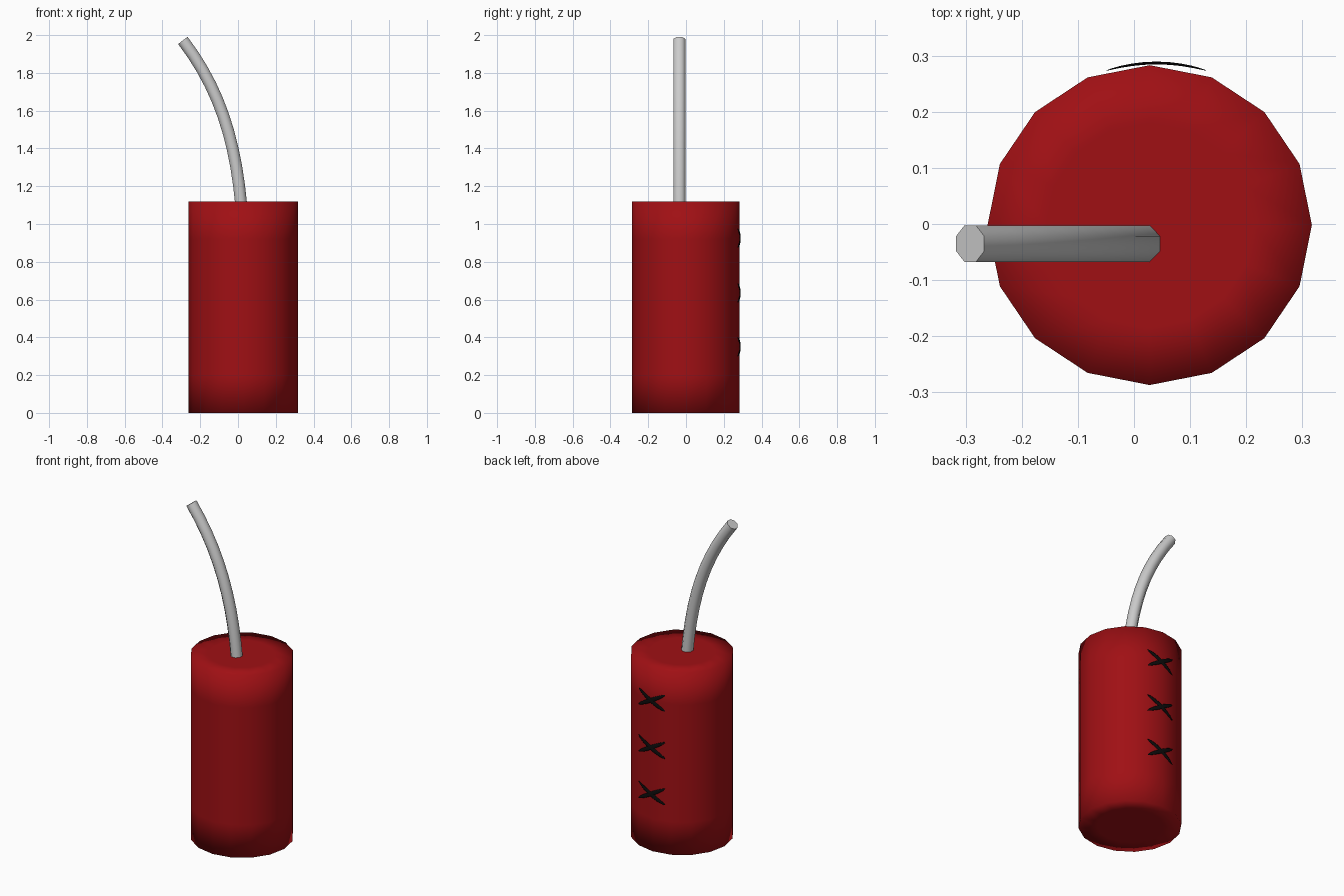
import bpy, bmesh, math
from mathutils import Vector

if "Cube" in bpy.data.objects:
    bpy.data.objects.remove(bpy.data.objects["Cube"])


def material(name, color):
    m = bpy.data.materials.new(name)
    m.diffuse_color = (*color, 1)
    m.use_nodes = True
    m.node_tree.nodes["Principled BSDF"].inputs["Base Color"].default_value = m.diffuse_color
    return m


def finish(name, bm, mat=None):
    bmesh.ops.recalc_face_normals(bm, faces=bm.faces)
    for f in bm.faces:
        f.smooth = True
    mesh = bpy.data.meshes.new(name)
    bm.to_mesh(mesh)
    bm.free()
    ob = bpy.data.objects.new(name, mesh)
    bpy.context.collection.objects.link(ob)
    if mat:
        mesh.materials.append(mat)
    return ob


def loft(bm, rings):
    # Skin a list of rings and cap both ends
    loops = [[bm.verts.new(p) for p in ring] for ring in rings]
    n = len(loops[0])
    for a, b in zip(loops, loops[1:]):
        for i in range(n):
            j = (i + 1) % n
            bm.faces.new((a[i], a[j], b[j], b[i]))
    bm.faces.new(loops[0])
    bm.faces.new(loops[-1])


red = material("red", (0.35, 0.005, 0.007))
black = material("black", (0.004, 0.004, 0.004))

# Body: 16-sided cylinder, support loops near the ends, smooth all over
profile = [(0.64, 0), (1, 0), (1, 0.2), (1, 0.92), (1, 1.12), (0.64, 1.12)]
angles = [math.tau * i / 16 for i in range(16)]
bm = bmesh.new()
loft(bm, [[(0.028 + 0.289 * r * math.cos(a), -0.002 + 0.285 * r * math.sin(a), z)
           for a in angles] for r, z in profile])
finish("body", bm, red)

# Fuse: eight-sided tube swept along a bend to the left
p = [Vector(v) for v in ((0.017, 1.10), (-0.015, 1.45), (-0.10, 1.72), (-0.292, 1.972))]
rings = []
for k in range(11):
    t = k / 10
    s = 1 - t
    c = p[0] * s**3 + 3 * p[1] * s * s * t + 3 * p[2] * s * t * t + p[3] * t**3
    d = ((p[1] - p[0]) * s * s + 2 * (p[2] - p[1]) * s * t + (p[3] - p[2]) * t * t).normalized()
    ring = []
    for i in range(8):
        a = math.tau * (i + 0.5) / 8
        u, v = 0.034 * math.cos(a), 0.035 * math.sin(a)
        ring.append((c.x + d.y * u, -0.035 + v, c.y - d.x * u))
    rings.append(ring)
bm = bmesh.new()
loft(bm, rings)
fuse = finish("fuse", bm)
bpy.context.view_layer.objects.active = fuse
fuse.select_set(True)
bpy.ops.object.shade_smooth_by_angle(angle=math.radians(50))

# Stitches: three crosses of thin pointed strokes bent around the back
for n, z in enumerate((0.35, 0.635, 0.925), 1):
    for side, tilt in (("rising", 1), ("falling", -1)):
        bm = bmesh.new()
        bmesh.ops.create_uvsphere(bm, u_segments=10, v_segments=12, radius=1)
        ang = tilt * math.atan2(0.1, 0.18)
        for v in bm.verts:
            along, across, thick = v.co.z * 0.103, v.co.x * 0.013, v.co.y * 0.0025
            x = along * math.cos(ang) - across * math.sin(ang)
            h = along * math.sin(ang) + across * math.cos(ang)
            v.co = (0.04 + x, 0.287 - 1.7 * x * x + thick, z + h)
        finish(f"stitch_{n}_{side}", bm, black)
